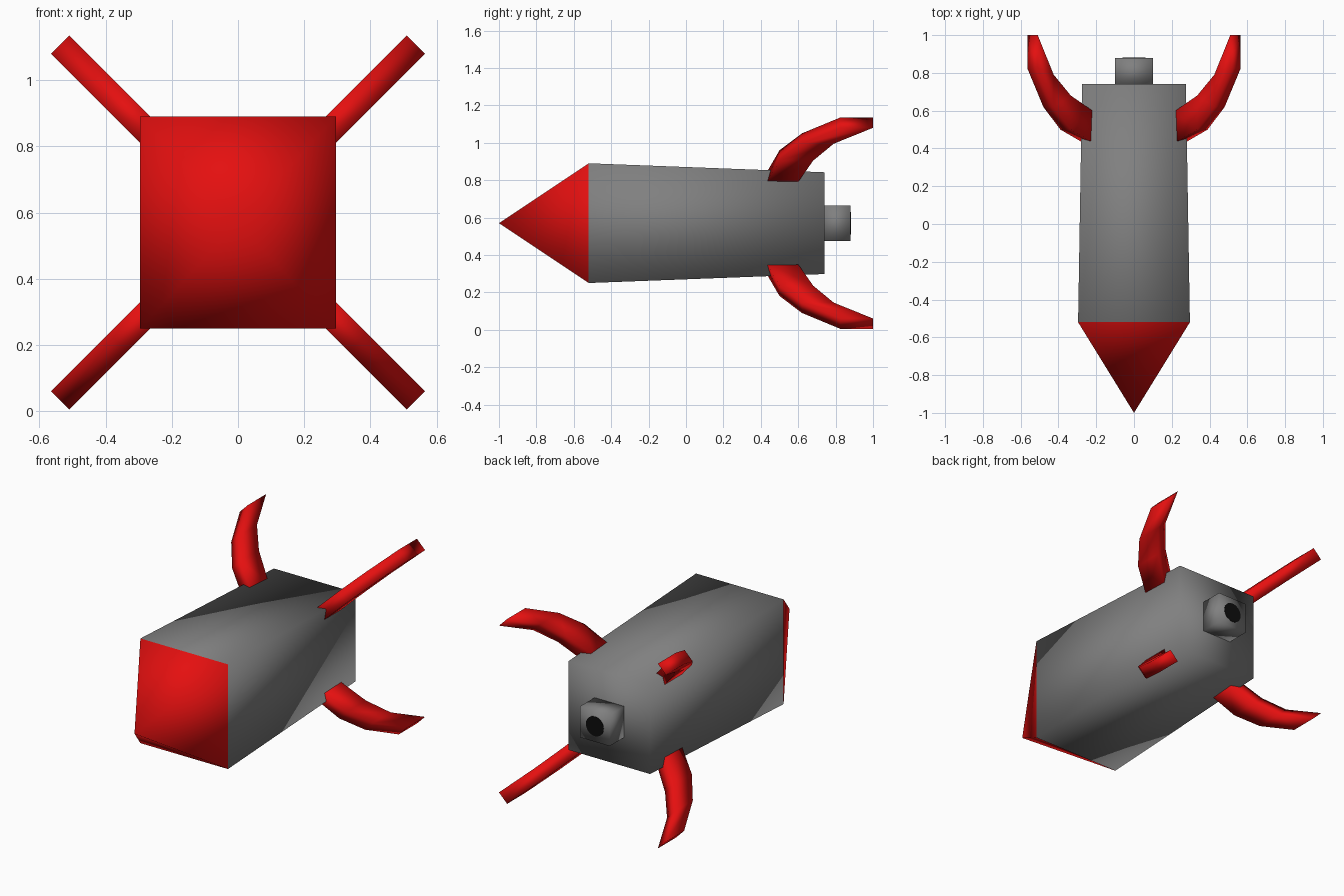
import bpy, bmesh, math
from mathutils import Vector

if "Cube" in bpy.data.objects:
    bpy.data.objects.remove(bpy.data.objects["Cube"])

CZ = 0.57  # height of the rocket's long axis


def material(name, rgb):
    m = bpy.data.materials.new(name)
    m.diffuse_color = (*rgb, 1)
    m.use_nodes = True
    m.node_tree.nodes["Principled BSDF"].inputs["Base Color"].default_value = m.diffuse_color
    return m


RED = material("red", (0.78, 0.005, 0.005))
GREY = material("grey", (0.215, 0.215, 0.215))
BLACK = material("black", (0.004, 0.004, 0.004))


def make(name, bm, mats, smooth=True):
    bmesh.ops.recalc_face_normals(bm, faces=bm.faces[:])
    for f in bm.faces:
        f.smooth = smooth
    me = bpy.data.meshes.new(name)
    bm.to_mesh(me)
    bm.free()
    for m in mats:
        me.materials.append(m)
    ob = bpy.data.objects.new(name, me)
    ob.location.z = CZ
    bpy.context.collection.objects.link(ob)
    return ob


def rect(bm, hx, hz, y):
    return [bm.verts.new((sx * hx, y, sz * hz))
            for sx, sz in ((-1, -1), (1, -1), (1, 1), (-1, 1))]


def skin(bm, a, b):
    n = len(a)
    return [bm.faces.new((a[i], a[(i + 1) % n], b[(i + 1) % n], b[i])) for i in range(n)]


# Tapered square hull with red pyramid nose
bm = bmesh.new()
front = rect(bm, 0.296, 0.32, -0.52)
back = rect(bm, 0.275, 0.272, 0.74)
skin(bm, front, back)
bm.faces.new(back)
tip = bm.verts.new((0, -1, 0))
for i in range(4):
    bm.faces.new((front[i], front[(i + 1) % 4], tip)).material_index = 1
make("hull", bm, [GREY, RED])

# Square exhaust block
bm = bmesh.new()
a, b = rect(bm, 0.10, 0.095, 0.73), rect(bm, 0.10, 0.095, 0.88)
skin(bm, a, b)
bm.faces.new(a)
bm.faces.new(b)
make("exhaust_block", bm, [GREY])

# Round black exhaust opening, a thin plate on the block
bm = bmesh.new()
rings = [[bm.verts.new((0.06 * math.cos(t), y, 0.06 * math.sin(t)))
          for t in (math.tau * i / 24 for i in range(24))] for y in (0.879, 0.882)]
skin(bm, *rings)
for r in rings:
    bm.faces.new(r)
make("exhaust_opening", bm, [BLACK], smooth=False)

# Curved fin on the diagonal: (distance from axis, leading y, trailing y)
levels = [(0.33, 0.425, 0.59), (0.512, 0.50, 0.68), (0.64, 0.62, 0.79), (0.76, 0.825, 1.0)]
out = Vector((1, 0, 1)).normalized()
side = Vector((1, 0, -1)).normalized() * 0.039
bm = bmesh.new()
loops = [[bm.verts.new(out * r + side * s + Vector((0, y, 0)))
          for s, y in ((-1, y0), (1, y0), (1, y1), (-1, y1))] for r, y0, y1 in levels]
for a, b in zip(loops, loops[1:]):
    skin(bm, a, b)
bm.faces.new(loops[0])
bm.faces.new(loops[-1])
fins = make("tail_fins", bm, [RED])

# Mirror to all four corners
mod = fins.modifiers.new("four_corners", 'MIRROR')
mod.use_axis = (True, False, True)
mod.use_mirror_merge = False
